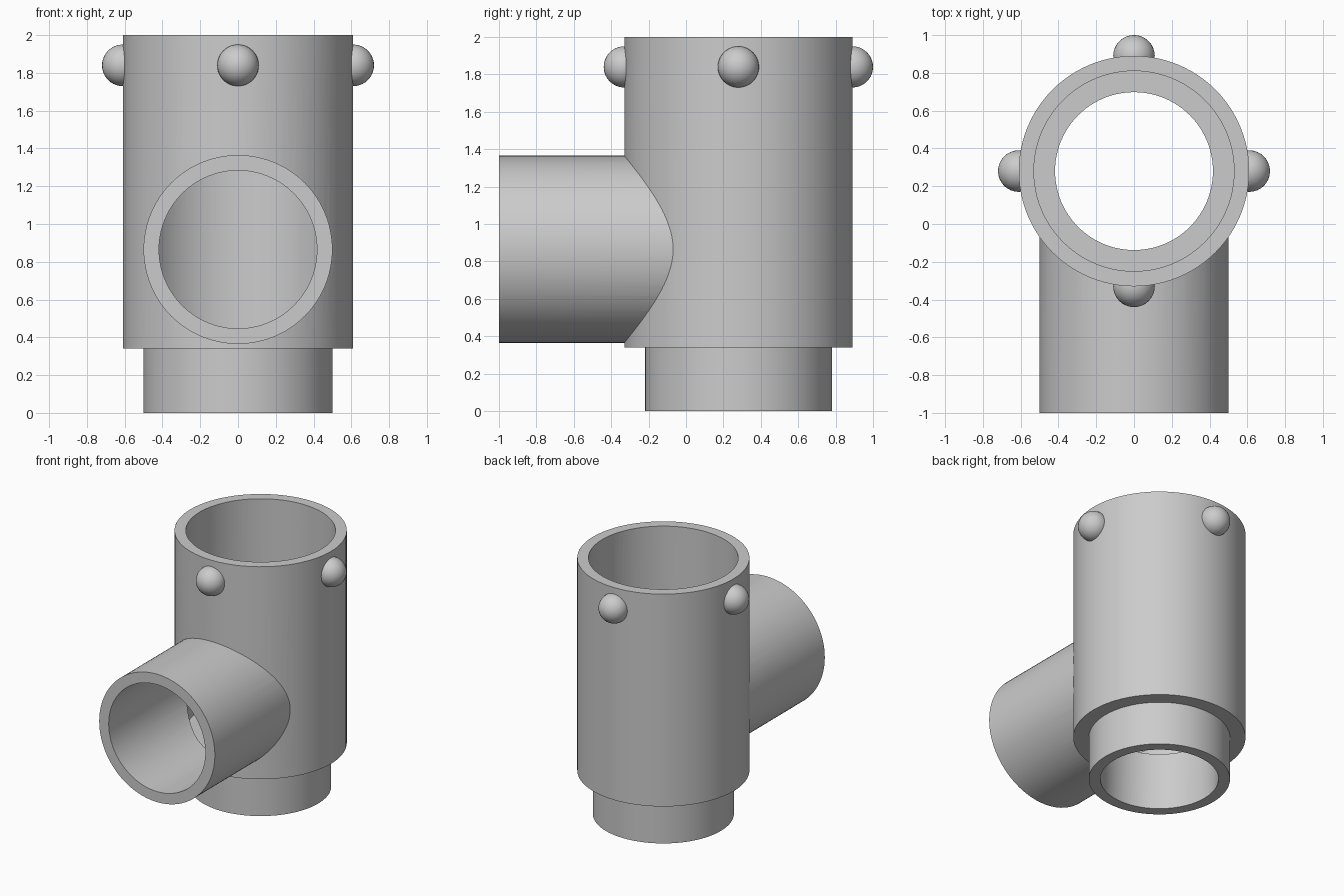
import bpy
import bmesh
import math
from mathutils import Matrix, Vector

if "Cube" in bpy.data.objects:
    bpy.data.objects.remove(bpy.data.objects["Cube"], do_unlink=True)

AXIS_Y = 0.28      # centre line of the upright body
SEGMENTS = 96
PIPE_Z = 0.865     # height of the side branch

grey = bpy.data.materials.new("plain grey")
grey.use_nodes = True
grey.diffuse_color = (0.6, 0.6, 0.6, 1)
grey.node_tree.nodes["Principled BSDF"].inputs["Base Color"].default_value = (0.6, 0.6, 0.6, 1)


def add_object(name, bm):
    bmesh.ops.recalc_face_normals(bm, faces=bm.faces)
    mesh = bpy.data.meshes.new(name)
    bm.to_mesh(mesh)
    bm.free()
    mesh.materials.append(grey)
    obj = bpy.data.objects.new(name, mesh)
    bpy.context.collection.objects.link(obj)
    return obj


def lathe(name, profile):
    """Closed solid from (radius, height) points turned about the body axis."""
    bm = bmesh.new()
    verts = [bm.verts.new((r, AXIS_Y, z)) for r, z in profile]
    edges = [bm.edges.new(pair) for pair in zip(verts, verts[1:])]
    bmesh.ops.spin(bm, geom=verts + edges, cent=(0, AXIS_Y, 0), axis=(0, 0, 1),
                   angle=math.tau, steps=SEGMENTS)
    bmesh.ops.remove_doubles(bm, verts=bm.verts, dist=0.0001)
    return add_object(name, bm)


def branch(name, radius, y_start, y_end):
    """Horizontal cylinder running along y."""
    bm = bmesh.new()
    place = Matrix.Translation((0, (y_start + y_end) / 2, PIPE_Z)) @ Matrix.Rotation(math.pi / 2, 4, "X")
    bmesh.ops.create_cone(bm, cap_ends=True, segments=SEGMENTS, radius1=radius,
                          radius2=radius, depth=y_end - y_start, matrix=place)
    return add_object(name, bm)


def combine(obj, other, operation):
    mod = obj.modifiers.new(operation.title(), "BOOLEAN")
    mod.operation = operation
    mod.solver = "EXACT"
    mod.object = other
    bpy.context.view_layer.objects.active = obj
    bpy.ops.object.modifier_apply(modifier=mod.name)


def smooth(obj):
    bpy.ops.object.select_all(action="DESELECT")
    obj.select_set(True)
    bpy.context.view_layer.objects.active = obj
    bpy.ops.object.shade_smooth_by_angle(angle=math.radians(30))


# Upright body with its narrower lower spigot, joined to the side branch
body = lathe("tee_body", [(0, 0), (0.5, 0), (0.5, 0.34), (0.61, 0.34), (0.61, 2), (0, 2)])
side_pipe = branch("side_pipe", 0.5, -1, AXIS_Y)
combine(body, side_pipe, "UNION")

# Stepped main bore and the side bore
main_bore = lathe("main_bore", [(0, -0.1), (0.418, -0.1), (0.418, 0.445),
                                (0.53, 0.445), (0.53, 2.1), (0, 2.1)])
side_bore = branch("side_bore", 0.418, -1.1, AXIS_Y)
combine(body, main_bore, "DIFFERENCE")
combine(body, side_bore, "DIFFERENCE")
smooth(body)

# Four round studs near the rim, trimmed flush with the bore
for i, side in enumerate(("left", "back", "right", "front")):
    turn = Matrix.Rotation(i * math.pi / 2, 4, "Z")
    centre = turn @ Vector((0.61, 0, 1.84)) + Vector((0, AXIS_Y, 0))
    bm = bmesh.new()
    bmesh.ops.create_uvsphere(bm, u_segments=32, v_segments=20, radius=0.11,
                              matrix=Matrix.Translation(centre))
    stud = add_object(side + "_stud", bm)
    combine(stud, main_bore, "DIFFERENCE")
    smooth(stud)

for helper in (side_pipe, main_bore, side_bore):
    bpy.data.objects.remove(helper, do_unlink=True)
